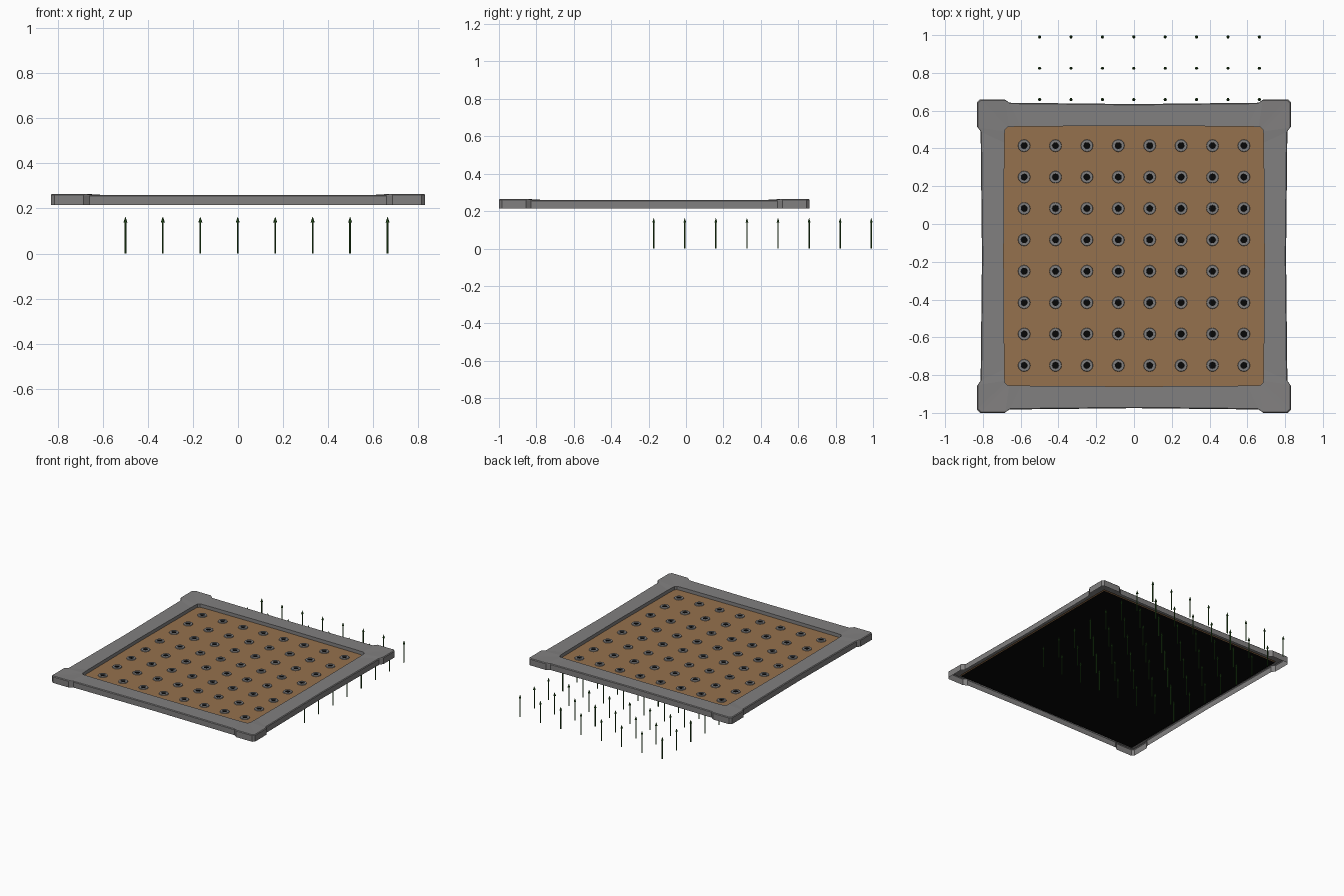
import bpy, bmesh, math

if "Cube" in bpy.data.objects:
    bpy.data.objects.remove(bpy.data.objects["Cube"])

CY = -0.17            # centre of the trap in y
STEP = 0.1662         # spacing of holes and spikes


def material(name, rgb):
    m = bpy.data.materials.new(name)
    m.diffuse_color = (*rgb, 1)
    m.use_nodes = True
    m.node_tree.nodes["Principled BSDF"].inputs["Base Color"].default_value = m.diffuse_color
    return m


GREY = material("stone grey", (0.22, 0.215, 0.215))
BROWN = material("brown", (0.30, 0.165, 0.075))
BLACK = material("black", (0.002, 0.002, 0.002))
GREEN = material("dark green", (0.02, 0.085, 0.012))


def finish(name, bm, mat, loc=(0, 0, 0), recalc=True):
    if recalc:
        bmesh.ops.recalc_face_normals(bm, faces=bm.faces)
    me = bpy.data.meshes.new(name)
    bm.to_mesh(me)
    bm.free()
    me.materials.append(mat)
    ob = bpy.data.objects.new(name, me)
    ob.location = loc
    bpy.context.collection.objects.link(ob)
    return ob


def loft(bm, loops, closed_ends=()):
    """Join rings of points with quads; optionally cap some rings."""
    rings = [[bm.verts.new(p) for p in lp] for lp in loops]
    n = len(rings[0])
    for a, b in zip(rings, rings[1:]):
        for i in range(n):
            j = (i + 1) % n
            bm.faces.new((a[i], a[j], b[j], b[i]))
    for e in closed_ends:
        bm.faces.new(rings[e] if e == -1 else rings[e][::-1])


def circle(cx, cy, r, z, n):
    return [(cx + r * math.cos(2 * math.pi * i / n),
             cy + r * math.sin(2 * math.pi * i / n), z) for i in range(n)]


# frame: quarter outlines turned four times, open underneath
OUTER = [(.805, 0), (.812, .66), (.83, .685), (.83, .815),
         (.815, .83), (.685, .83), (.66, .812)]
INNER = [(.69, 0), (.686, .60), (.684, .66), (.683, .67),
         (.67, .683), (.66, .684), (.60, .686)]
TOP = [.26, .26, .265, .265, .265, .265, .26]


def ring(points, heights, scale=1.0):
    out = []
    for k in range(4):
        c, s = round(math.cos(k * math.pi / 2)), round(math.sin(k * math.pi / 2))
        out += [((x * c - y * s) * scale, (x * s + y * c) * scale, z)
                for (x, y), z in zip(points, heights)]
    return out


bm = bmesh.new()
loft(bm, [ring(OUTER, [.215] * 7),
          ring(OUTER, [z - .005 for z in TOP]),
          ring(OUTER, TOP, .994),
          ring(INNER, [.26] * 7),
          ring(INNER, [.235] * 7)])
finish("frame", bm, GREY, (0, CY, 0), recalc=False)


# floor plate and the dark pit sheet below it
def sheet(name, half, z, mat):
    bm = bmesh.new()
    bm.faces.new([bm.verts.new(p) for p in
                  ((-half, -half, z), (half, -half, z), (half, half, z), (-half, half, z))])
    finish(name, bm, mat, (0, CY, 0), recalc=False)


sheet("floor_plate", .767, .235, BROWN)
sheet("pit_underside", .762, .227, BLACK)

# 8 x 8 grids: hole collars, hole centres and spikes
collars, holes, spikes = bmesh.new(), bmesh.new(), bmesh.new()
for i in range(8):
    for j in range(8):
        x, y = (i - 3.5) * STEP, (j - 3.5) * STEP
        loft(collars, [circle(x, y, .033, .235, 12), circle(x, y, .031, .240, 12),
                       circle(x, y, .018, .240, 12), circle(x, y, .017, .235, 12)])
        loft(holes, [circle(x, y, .018, .2352, 12), circle(x, y, .017, .2362, 12)], (-1,))
        loft(spikes, [circle(x, y, .004, 0, 6), circle(x, y, .004, .138, 6),
                      circle(x, y, .009, .138, 6), circle(x, y, .0008, .162, 6)], (0, -1))
finish("hole_collars", collars, GREY, (0, CY + .003, 0), recalc=False)
finish("hole_centres", holes, BLACK, (0, CY + .003, 0), recalc=False)
finish("spikes", spikes, GREEN, (.082, .409, 0))
